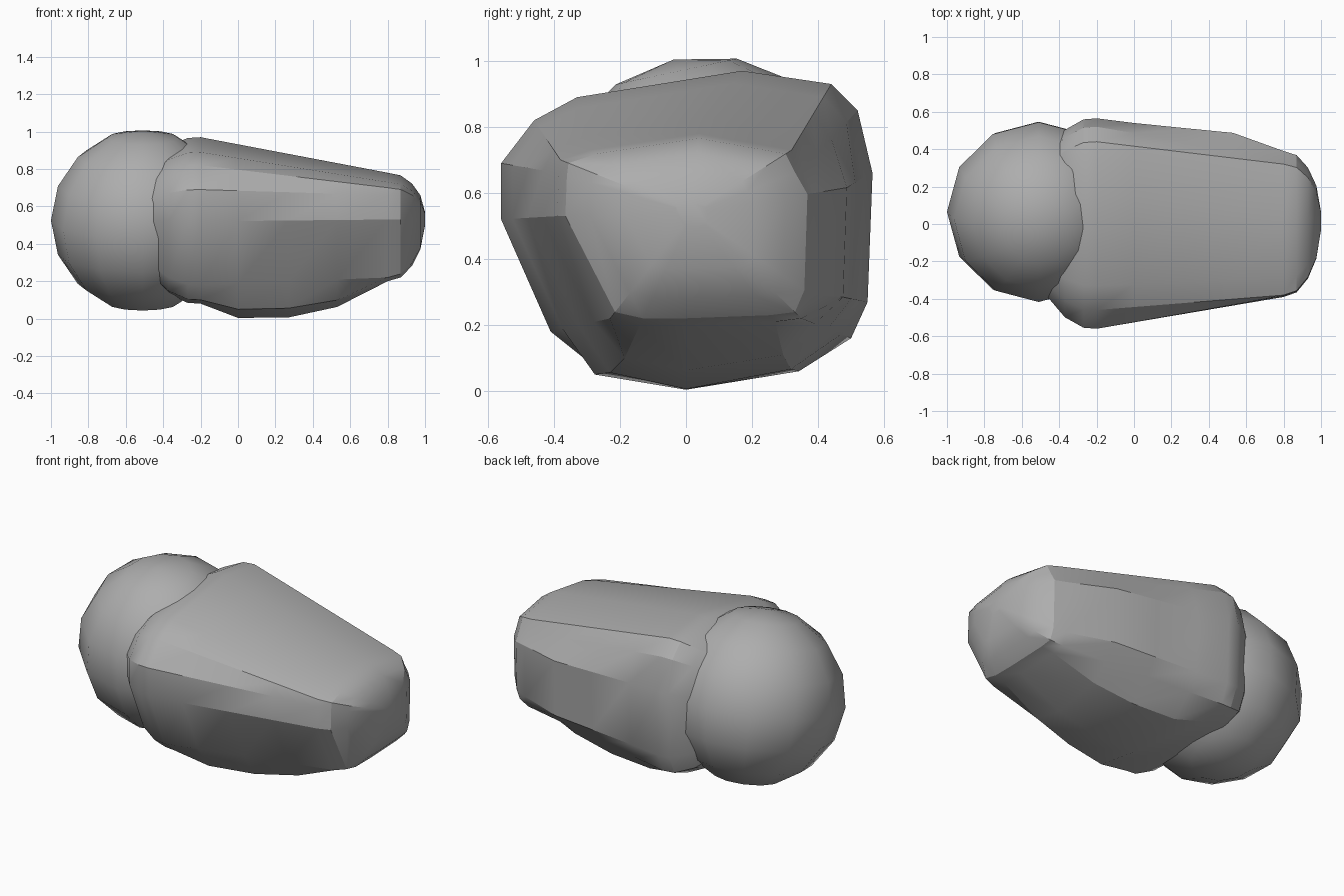
import bpy
import bmesh
import math
from mathutils import Vector, Matrix

cube = bpy.data.objects.get("Cube")
if cube:
    bpy.data.objects.remove(cube, do_unlink=True)

# Single grey finish
grey = bpy.data.materials.new("plain_grey")
grey.use_nodes = True
colour = (0.42, 0.42, 0.42, 1.0)
grey.diffuse_color = colour
grey.node_tree.nodes["Principled BSDF"].inputs["Base Color"].default_value = colour


def add_object(name, bm, smooth_angle):
    """Turn a bmesh into a shaded, grey scene object."""
    bmesh.ops.recalc_face_normals(bm, faces=bm.faces)
    mesh = bpy.data.meshes.new(name)
    bm.to_mesh(mesh)
    bm.free()
    mesh.materials.append(grey)
    obj = bpy.data.objects.new(name, mesh)
    bpy.context.collection.objects.link(obj)
    bpy.ops.object.select_all(action="DESELECT")
    obj.select_set(True)
    bpy.context.view_layer.objects.active = obj
    bpy.ops.object.shade_smooth_by_angle(angle=math.radians(smooth_angle))
    return obj


def scaled(profile, factor, centre):
    """Shrink a (y, z) profile towards a centre point."""
    middle = Vector(centre)
    return [middle + (Vector(point) - middle) * factor for point in profile]


def loft(bm, sections):
    """Skin a list of (x, profile) sections and close both ends."""
    rings = [[bm.verts.new((x, p[0], p[1])) for p in profile] for x, profile in sections]
    count = len(rings[0])
    for near, far in zip(rings, rings[1:]):
        for i in range(count):
            j = (i + 1) % count
            bm.faces.new((near[i], near[j], far[j], far[i]))
    bm.faces.new(rings[0])
    bm.faces.new(rings[-1])


# Body cross-sections (y, z): wide end and narrow end, matched point by point
wide = [(-.56, .69), (-.46, .82), (-.33, .89), (.17, .97), (.44, .93), (.52, .85), (.565, .66),
        (.55, .27), (.5, .16), (.36, .11), (0, .08), (-.31, .1), (-.41, .18), (-.56, .52)]
narrow = [(-.385, .66), (-.38, .7), (-.29, .73), (.04, .78), (.32, .73), (.35, .67), (.39, .6),
          (.38, .29), (.35, .22), (.27, .21), (0, .2), (-.14, .2), (-.23, .22), (-.39, .53)]
wide_x, narrow_x = -.2, .8
belly_points = (9, 10, 11)
back_points = (6, 7)


def middle_section(x, belly_drop, back_bulge):
    """Blend the two cross-sections, sagging the belly and bulging the back."""
    t = (x - wide_x) / (narrow_x - wide_x)
    profile = [Vector(a).lerp(Vector(b), t) for a, b in zip(wide, narrow)]
    for i in belly_points:
        profile[i].y -= belly_drop * (1 if i == belly_points[1] else 0.7)
    for i in back_points:
        profile[i].x += back_bulge
    return x, profile


wide_centre, narrow_centre = (0, .53), (.02, .54)
sections = [(x, scaled(wide, f, wide_centre)) for x, f in ((-.47, .68), (-.37, .89), (-.27, .99))]
sections.append((wide_x, wide))
sections += [middle_section(0, .1, .01), middle_section(.27, .13, .03), middle_section(.53, .105, .05)]
sections.append((narrow_x, narrow))
sections += [(x, scaled(narrow, f, narrow_centre))
             for x, f in ((.87, .94), (.93, .76), (.975, .5), (1, .12))]

bm = bmesh.new()
loft(bm, sections)
add_object("tapered_body", bm, 25)

# Round faceted end, slightly tilted
bm = bmesh.new()
bmesh.ops.create_uvsphere(bm, u_segments=12, v_segments=8, radius=.49)
bmesh.ops.rotate(bm, verts=bm.verts, cent=(0, 0, 0), matrix=Matrix.Rotation(math.radians(12), 3, "X"))
bmesh.ops.translate(bm, verts=bm.verts, vec=(-.51, .065, .525))
add_object("round_end", bm, 40)
